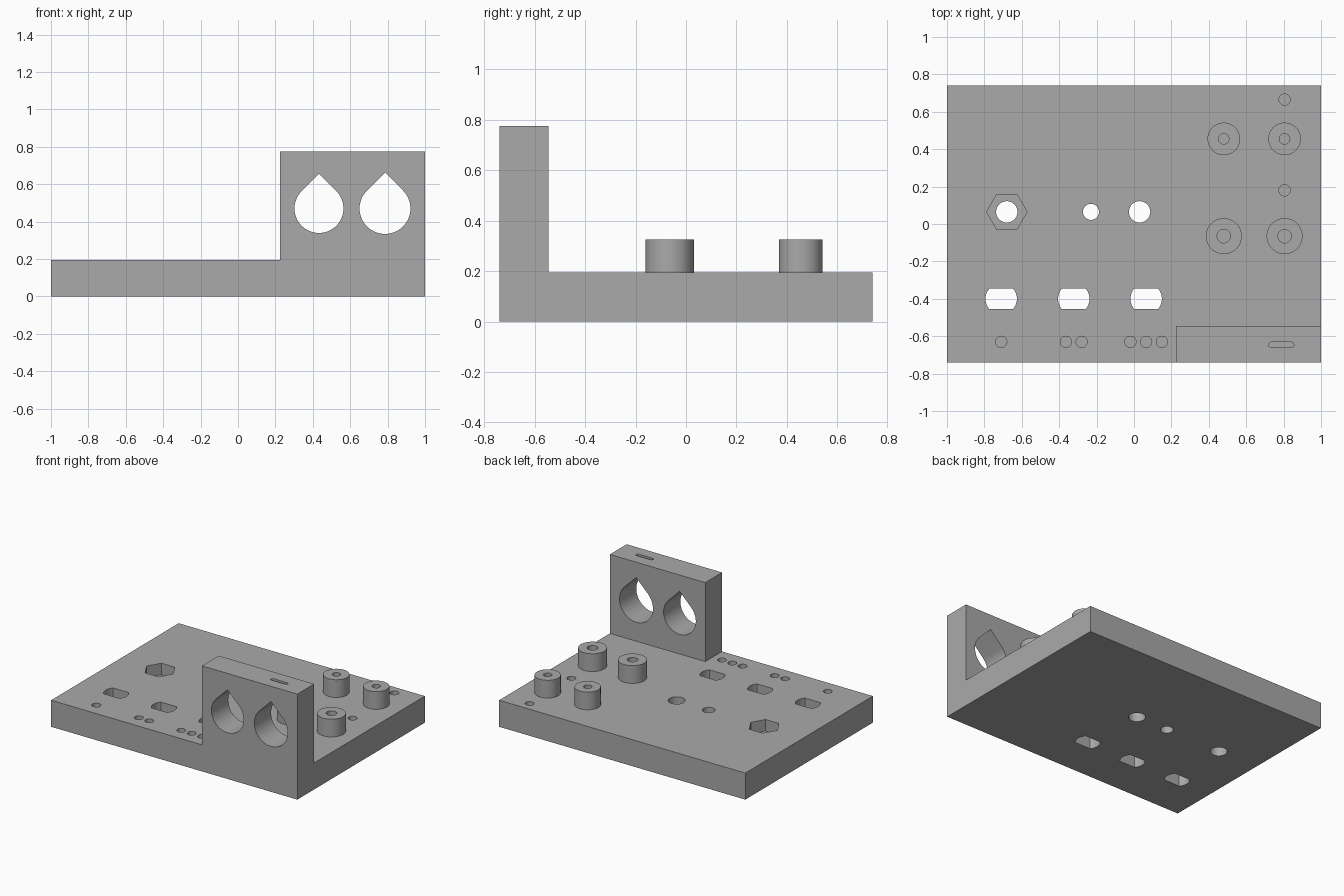
import bpy, bmesh
from math import pi, cos, sin, sqrt, asin
from mathutils import Matrix, Vector

cube = bpy.data.objects.get("Cube")
if cube:
    bpy.data.objects.remove(cube, do_unlink=True)

grey = bpy.data.materials.new("plain_grey")
grey.use_nodes = True
colour = (0.40, 0.40, 0.40, 1)
grey.diffuse_color = colour
grey.node_tree.nodes["Principled BSDF"].inputs["Base Color"].default_value = colour

BASE_TOP, POST_TOP, WALL_TOP = 0.195, 0.325, 0.775
FRONT, WALL_BACK, BACK = -0.74, -0.545, 0.74
BLIND = 0.06


def arc(r, start, end, n):
    return [(r * cos(start + (end - start) * i / n), r * sin(start + (end - start) * i / n))
            for i in range(n + 1)]


def circle(r, n=48):
    return arc(r, 0, 2 * pi, n)[:-1]


def teardrop(r):
    return arc(r, 3 * pi / 4, 9 * pi / 4, 48) + [(0, r * sqrt(2))]


def flat_slot(r, half):
    a = asin(half / r)
    return arc(r, -a, a, 12) + arc(r, pi - a, pi + a, 12)


def rounded_slot(half, r):
    right = [(x + half - r, y) for x, y in arc(r, -pi / 2, pi / 2, 8)]
    return right + [(-x, -y) for x, y in right]


def prism(name, outline, low, high, at=(0, 0), along_y=False):
    """Extrude an outline along z, or along y for holes in the wall."""
    bm = bmesh.new()
    place = (lambda p, d: (p[0] + at[0], d, p[1] + at[1])) if along_y else \
            (lambda p, d: (p[0] + at[0], p[1] + at[1], d))
    rings = [[bm.verts.new(place(p, d)) for p in outline] for d in (low, high)]
    bm.faces.new(rings[0])
    bm.faces.new(rings[1])
    n = len(outline)
    for i in range(n):
        j = (i + 1) % n
        bm.faces.new((rings[0][i], rings[0][j], rings[1][j], rings[1][i]))
    bmesh.ops.recalc_face_normals(bm, faces=bm.faces)
    mesh = bpy.data.meshes.new(name)
    bm.to_mesh(mesh)
    bm.free()
    mesh.materials.append(grey)
    obj = bpy.data.objects.new(name, mesh)
    bpy.context.collection.objects.link(obj)
    return obj


def combine(target, tool, operation):
    mod = target.modifiers.new(tool.name, 'BOOLEAN')
    mod.operation, mod.object, mod.solver = operation, tool, 'EXACT'
    bpy.ops.object.select_all(action='DESELECT')
    bpy.context.view_layer.objects.active = target
    target.select_set(True)
    bpy.ops.object.modifier_apply(modifier=mod.name)
    bpy.data.objects.remove(tool, do_unlink=True)


def cut(target, *args, **kw):
    combine(target, prism("cutter", *args, **kw), 'DIFFERENCE')


# Base plate with the upright wall in one L-shaped front profile
plate = prism("mounting_plate", [(-1, 0), (1, 0), (1, BASE_TOP), (-1, BASE_TOP)],
              FRONT, BACK, along_y=True)
wall = prism("wall", [(0.225, 0), (1, 0), (1, WALL_TOP), (0.225, WALL_TOP)],
             FRONT, WALL_BACK, along_y=True)
combine(plate, wall, 'UNION')

# Standoff posts with blind screw holes
for x in (0.48, 0.805):
    for y, r, hole in ((0.455, 0.087, 0.028), (-0.065, 0.096, 0.036)):
        combine(plate, prism("post", circle(r), 0.1, POST_TOP, (x, y)), 'UNION')
        cut(plate, circle(hole, 32), BLIND, 0.5, (x, y))

# Teardrop holes through the wall and the slot in its top
for x, r in ((0.433, 0.131), (0.786, 0.136)):
    cut(plate, teardrop(r), -1, -0.4, (x, 0.47), along_y=True)
cut(plate, rounded_slot(0.068, 0.013), 0.70, 1, (0.787, -0.645))

# Hexagonal nut recess and round through holes
cut(plate, circle(0.108, 6), 0.11, 0.5, (-0.68, 0.065))
for x, r in ((-0.68, 0.057), (-0.23, 0.043), (0.03, 0.057)):
    cut(plate, circle(r), -0.1, 0.5, (x, 0.065))

# Flat-sided through slots, each marked by one, two or three dimples
for count, x in enumerate((-0.71, -0.322, 0.065), 1):
    cut(plate, flat_slot(0.084, 0.055), -0.1, 0.5, (x, -0.4))
    for i in range(count):
        cut(plate, circle(0.03, 32), BLIND, 0.5, (x + 0.084 * (i - (count - 1) / 2), -0.63))

# Blind pin holes beside the posts
for y in (0.665, 0.18):
    cut(plate, circle(0.03, 32), BLIND, 0.5, (0.805, y))

bpy.ops.object.shade_smooth_by_angle(angle=pi / 6)
